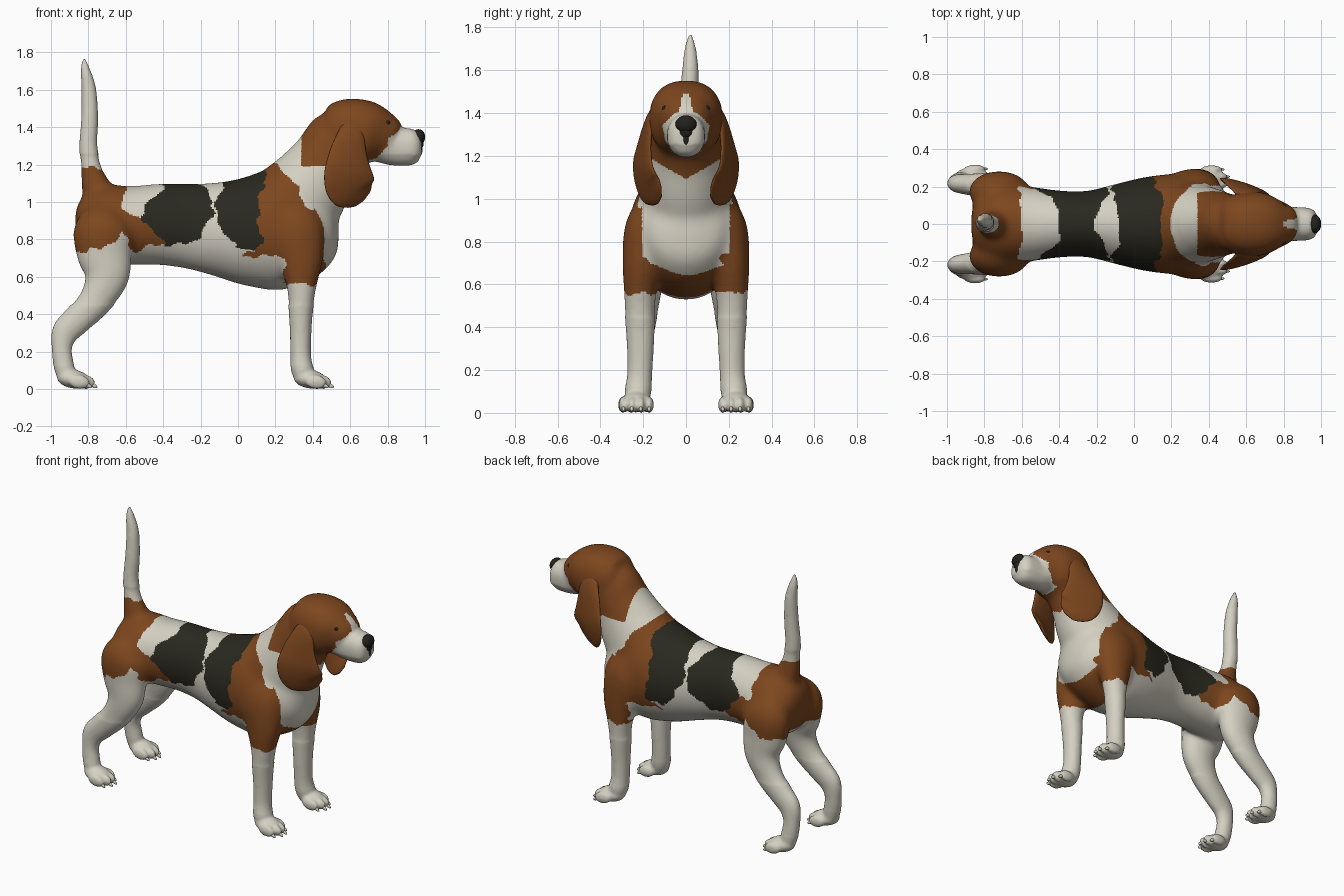
import bpy, bmesh, math
from mathutils import Vector, Matrix

if "Cube" in bpy.data.objects:
    bpy.data.objects.remove(bpy.data.objects["Cube"])


def material(name, rgb):
    m = bpy.data.materials.new(name)
    m.diffuse_color = (*rgb, 1)
    m.use_nodes = True
    m.node_tree.nodes["Principled BSDF"].inputs["Base Color"].default_value = m.diffuse_color
    return m


WHITE = material("cream white coat", (0.66, 0.63, 0.54))
BROWN = material("brown coat", (0.205, 0.062, 0.013))
BLACK = material("black coat", (0.023, 0.022, 0.014))
DARK = material("dark nose and eyes", (0.016, 0.015, 0.011))


def interp(table, t):
    """Piecewise linear lookup in [(t, value), ...] sorted by t."""
    if t <= table[0][0]:
        return table[0][1]
    for (a, va), (b, vb) in zip(table, table[1:]):
        if t <= b:
            return va + (vb - va) * (t - a) / (b - a)
    return table[-1][1]


def spline(pts, steps=5):
    """Catmull-Rom through tuples of (x, y, z, in-plane radius, side radius)."""
    P = [pts[0]] + list(pts) + [pts[-1]]
    out = []
    for i in range(1, len(P) - 2):
        for s in range(steps):
            t = s / steps
            out.append([0.5 * (2 * b + (c - a) * t + (2 * a - 5 * b + 4 * c - d) * t * t
                               + (3 * b - a - 3 * c + d) * t ** 3)
                        for a, b, c, d in zip(*P[i - 1:i + 3])])
    out.append(list(pts[-1]))
    return out


def loft(bm, pts, side=1, power=1.0, n=28):
    """Closed tube with elliptical rings along a path; side=-1 mirrors it in y."""
    rows = spline(pts)
    cen = [Vector(r[:3]) for r in rows]
    rings = []
    for i, r in enumerate(rows):
        t = (cen[min(i + 1, len(cen) - 1)] - cen[max(i - 1, 0)]).normalized()
        u = t.cross(Vector((0, 1, 0))).normalized()
        v = u.cross(t)
        ring = []
        for k in range(n):
            c, s = math.cos(math.tau * k / n), math.sin(math.tau * k / n)
            c = math.copysign(abs(c) ** power, c)
            s = math.copysign(abs(s) ** power, s)
            p = cen[i] + u * c * max(r[3], .003) + v * s * max(r[4], .003)
            ring.append(bm.verts.new((p.x, p.y * side, p.z)))
        rings.append(ring)
    for a, b in zip(rings, rings[1:]):
        for k in range(n):
            bm.faces.new((a[k], a[(k + 1) % n], b[(k + 1) % n], b[k]))
    bm.faces.new(rings[0])
    bm.faces.new(rings[-1])


def ball(bm, c, r, tilt=0):
    m = Matrix.Translation(c) @ Matrix.Rotation(tilt, 4, 'Y') @ Matrix.Diagonal((*r, 1))
    bmesh.ops.create_uvsphere(bm, u_segments=20, v_segments=12, radius=1, matrix=m)


def finish(bm, name, mats):
    bmesh.ops.recalc_face_normals(bm, faces=bm.faces)
    for f in bm.faces:
        f.smooth = True
    me = bpy.data.meshes.new(name)
    bm.to_mesh(me)
    bm.free()
    ob = bpy.data.objects.new(name, me)
    bpy.context.collection.objects.link(ob)
    for m in mats:
        me.materials.append(m)
    return ob


def flat(rows):
    return [(x, 0, z, rz, ry) for x, z, rz, ry in rows]


# torso, neck and head
bm = bmesh.new()
loft(bm, flat([(-.87, .88, .05, .06), (-.835, .88, .15, .15), (-.72, .875, .212, .21),
               (-.55, .875, .212, .2), (-.4, .88, .22, .18), (-.25, .87, .23, .178),
               (-.1, .855, .255, .215), (.05, .845, .295, .25), (.2, .85, .325, .268),
               (.33, .86, .29, .255), (.43, .88, .23, .22), (.495, .9, .14, .15),
               (.53, .91, .04, .05)]))
loft(bm, flat([(.14, .80, .2, .18), (.24, .92, .255, .235), (.37, 1.07, .23, .205),
               (.47, 1.22, .187, .17), (.55, 1.34, .178, .15), (.6, 1.4, .12, .1)]))
loft(bm, flat([(.42, 1.39, .06, .05), (.46, 1.38, .13, .12), (.53, 1.375, .165, .158),
               (.62, 1.375, .177, .172), (.70, 1.36, .172, .165), (.77, 1.335, .142, .125),
               (.82, 1.30, .108, .095), (.88, 1.293, .104, .09), (.94, 1.29, .098, .085),
               (.972, 1.29, .07, .062), (.982, 1.29, .03, .03)]), power=.87)
# tail
loft(bm, [(-.73, 0, 1.0, .09, .08), (-.765, 0, 1.10, .078, .068), (-.785, 0, 1.18, .058, .054),
          (-.80, .005, 1.3, .049, .047), (-.793, .012, 1.45, .046, .044),
          (-.797, .02, 1.6, .040, .039), (-.815, .02, 1.7, .028, .028),
          (-.824, .02, 1.768, .010, .010)])
# legs and paws
FRONT_LEG = [(.28, .15, 1.03, .07, .05), (.30, .185, .87, .15, .10), (.335, .205, .70, .125, .092),
             (.34, .215, .55, .083, .077), (.336, .214, .42, .066, .070), (.335, .213, .30, .058, .063),
             (.335, .216, .18, .056, .059), (.345, .224, .10, .06, .062), (.37, .228, .04, .05, .05)]
HIND_LEG = [(-.69, .10, .97, .07, .06), (-.72, .165, .86, .158, .11), (-.715, .18, .72, .15, .098),
            (-.70, .192, .60, .122, .085), (-.765, .203, .47, .092, .072), (-.86, .21, .37, .08, .06),
            (-.922, .215, .305, .074, .052), (-.942, .22, .22, .055, .048), (-.932, .226, .13, .055, .05),
            (-.91, .232, .05, .05, .05)]
PAWS = [(.37, .232), (-.895, .235)]
TOES = [(-.06, .045), (-.021, .074), (.021, .074), (.06, .045)]
for side in (1, -1):
    loft(bm, FRONT_LEG, side)
    loft(bm, HIND_LEG, side)
    for px, py in PAWS:
        ball(bm, (px + .015, py * side, .053), (.09, .066, .05), .15)
        for ty, tx in TOES:
            ball(bm, (px + tx, (py + ty) * side, .038), (.058, .022, .038), .15)
bmesh.ops.recalc_face_normals(bm, faces=bm.faces)

# fuse everything into one skin, then relax the joints
rough = finish(bm, "rough_body", [])
mod = rough.modifiers.new("fuse", 'REMESH')
mod.mode = 'VOXEL'
mod.voxel_size = .0095
fused = bpy.data.meshes.new_from_object(rough.evaluated_get(bpy.context.evaluated_depsgraph_get()))
bpy.data.objects.remove(rough)
bm = bmesh.new()
bm.from_mesh(fused)


def relax(verts, times):
    for _ in range(times):
        bmesh.ops.smooth_vert(bm, verts=verts, factor=.5, use_axis_x=True, use_axis_y=True, use_axis_z=True)


relax(list(bm.verts), 2)
relax([v for v in bm.verts if v.co.z > .13], 5)
relax([v for v in bm.verts if .45 < v.co.z < 1.25], 35)
relax([v for v in bm.verts if 1.2 < v.co.z < 1.5 and .25 < v.co.x < .75], 12)

# coat pattern borders: z (or x) to position
SHOULDER_FRONT = [(.56, .46), (.75, .46), (.95, .38), (1.1, .30), (1.22, .19)]
SHOULDER_BACK = [(.72, .02), (.77, .14), (.85, .11), (1.03, .11), (1.12, .16), (1.2, .12)]
SADDLE_BACK = [(.76, .0), (.80, -.05), (.86, -.09), (.94, -.12), (1.0, -.12), (1.09, -.08), (1.12, -.06)]
PATCH_FRONT = [(.77, -.30), (.82, -.20), (.92, -.135), (1.0, -.135), (1.08, -.19), (1.11, -.23)]
PATCH_BACK = [(.78, -.39), (.87, -.48), (.93, -.53), (1.0, -.47), (1.08, -.40)]
RUMP_FRONT = [(.75, -.36), (.85, -.46), (.92, -.52), (.945, -.62), (1.1, -.60)]
RUMP_LOW = [(-.9, .73), (-.72, .75), (-.62, .83), (-.55, .73), (-.48, .76), (-.35, .79)]


def coat(p):
    x, y, z = p
    if x > .34 and z > (1.09 + min(.1, abs(y) * .6) if x > .5 else 1.19):   # head
        if x > .80 - max(0, 1.3 - z) * .9 and z < 1.405 - max(0, abs(y) - .045) * .9:
            return 0
        if x > .70 and z < 1.49 and abs(y) < .015 + (1.49 - z) * .2:
            return 0
        return int(x < .6 or z > 1.15 or abs(y) < .1)
    x += .008 * math.sin(47 * z + 9 * y) + .005 * math.sin(90 * z + 2)
    z += .008 * math.sin(41 * x + 7 * y) + .005 * math.sin(83 * x)
    if x < -.65 and z > 1.1:                                     # tail
        return int(z < 1.18)
    if z > .75 and interp(SADDLE_BACK, z) < x < interp(SHOULDER_BACK, z):
        return 2
    if z > .77 and interp(PATCH_BACK, z) < x < interp(PATCH_FRONT, z):
        return 2
    front = interp(SHOULDER_FRONT, z) + (.1 if abs(y) > .205 and z < .97 else 0)
    if interp(SHOULDER_BACK, z) <= x < front:
        return int(z > (.56 if x > .25 and abs(y) > .12 else .5 if x > .27 else .71))
    return int(x < interp(RUMP_FRONT, z) and z > interp(RUMP_LOW, x))


for f in bm.faces:
    f.material_index = coat(f.calc_center_median())
finish(bm, "dog_body", [WHITE, BROWN, BLACK])

# hanging ears, turned slightly so the front edge curls in
EAR = [(.61, .12, 1.435, .03, .012), (.605, .15, 1.40, .055, .022), (.60, .175, 1.34, .078, .022),
       (.588, .192, 1.25, .103, .02), (.588, .198, 1.15, .128, .02), (.606, .182, 1.07, .130, .02),
       (.635, .155, 1.018, .09, .016), (.65, .14, .995, .035, .008)]
for side, name in ((1, "left_ear"), (-1, "right_ear")):
    bm = bmesh.new()
    loft(bm, EAR, side)
    for v in bm.verts:
        v.co.y -= side * .32 * (v.co.x - .6) * min(1, (1.44 - v.co.z) * 4)
    finish(bm, name, [BROWN])
    # eye
    bm = bmesh.new()
    ball(bm, (.790, side * .085, 1.42), (.028, .028, .023))
    finish(bm, name.replace("ear", "eye"), [DARK])

# nose with the groove below it
bm = bmesh.new()
ball(bm, (.965, 0, 1.347), (.036, .05, .042))
ball(bm, (.966, 0, 1.312), (.027, .034, .032))
ball(bm, (.971, 0, 1.28), (.016, .016, .035))
finish(bm, "nose", [DARK])

# claws
bm = bmesh.new()
for side in (1, -1):
    for px, py in PAWS:
        for ty, tx in TOES:
            ball(bm, (px + tx + .046, (py + ty) * side, .02), (.026, .008, .011), .5)
finish(bm, "claws", [WHITE])
